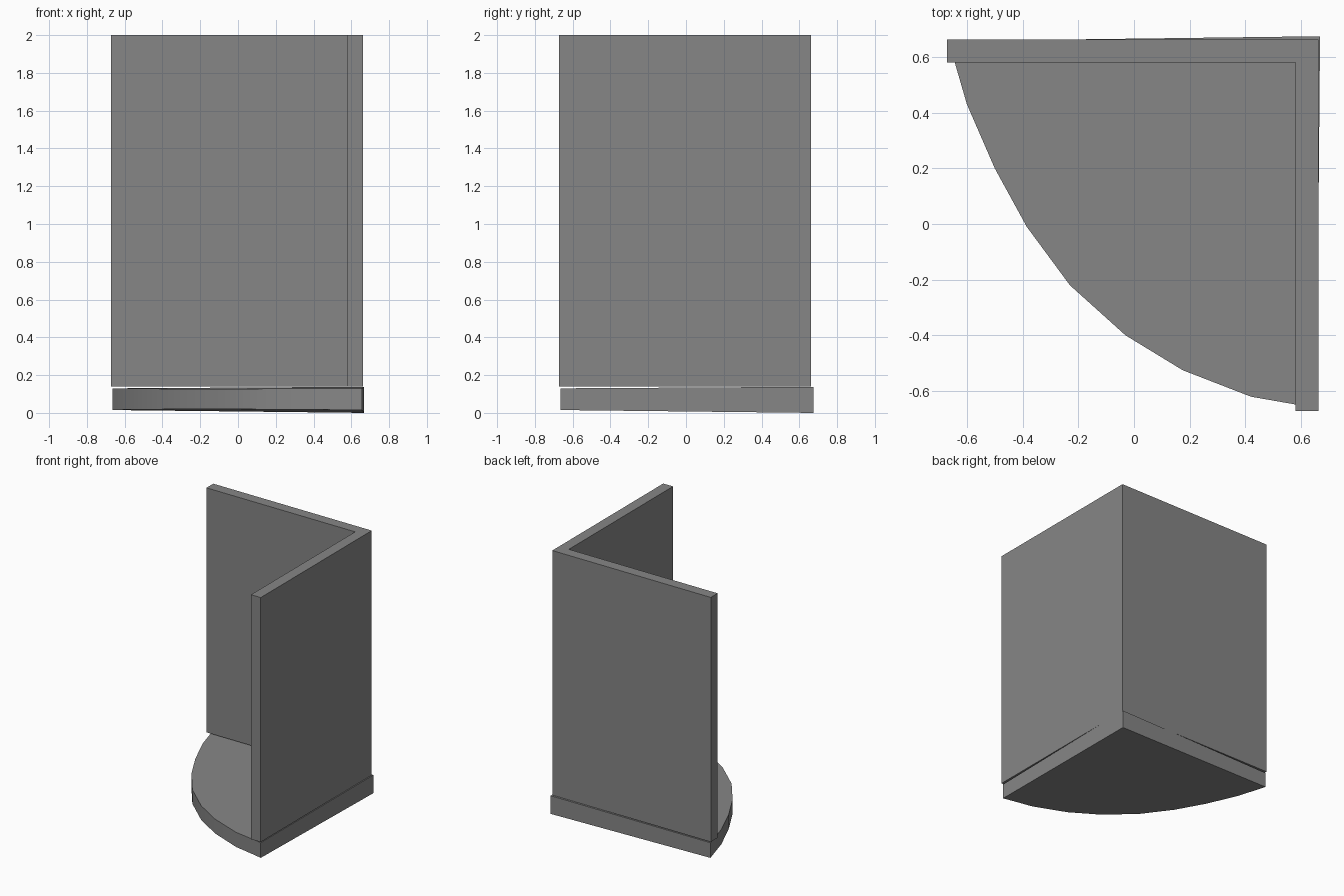
import bpy
import bmesh

cube = bpy.data.objects.get("Cube")
if cube:
    bpy.data.objects.remove(cube, do_unlink=True)

# One plain grey for everything
grey = bpy.data.materials.new("grey")
grey.use_nodes = True
color = (0.24, 0.24, 0.24, 1)
grey.diffuse_color = color
grey.node_tree.nodes["Principled BSDF"].inputs["Base Color"].default_value = color


def prism(name, outline, bottom, top):
    """Extrude an outline between two height functions of (x, y)."""
    bm = bmesh.new()
    low = [bm.verts.new((x, y, bottom(x, y))) for x, y in outline]
    high = [bm.verts.new((x, y, top(x, y))) for x, y in outline]
    bm.faces.new(low[::-1])
    bm.faces.new(high)
    n = len(outline)
    for i in range(n):
        j = (i + 1) % n
        bm.faces.new((low[i], low[j], high[j], high[i]))
    bmesh.ops.recalc_face_normals(bm, faces=bm.faces)
    mesh = bpy.data.meshes.new(name)
    bm.to_mesh(mesh)
    bm.free()
    obj = bpy.data.objects.new(name, mesh)
    bpy.context.collection.objects.link(obj)
    mesh.materials.append(grey)
    return obj


# L-shaped corner walls
a, b, t = -0.672, 0.662, 0.58
prism("corner_walls",
      [(a, b), (a, t), (t, t), (t, a), (b, a), (b, b)],
      lambda x, y: 0.14, lambda x, y: 2.0)

# Quarter-round base, slightly thicker towards the back corner
arc = [(-0.665, 0.657), (-0.645, 0.585), (-0.6, 0.43), (-0.5, 0.2),
       (-0.385, -0.01), (-0.23, -0.22), (-0.03, -0.4), (0.175, -0.525),
       (0.42, -0.62), (0.58, -0.648), (0.656, -0.664)]
base = prism("quarter_round_base", arc + [(0.668, 0.674)],
             lambda x, y: 0.015 - 0.0112 * (x + y),
             lambda x, y: 0.13 + 0.006 * (x + y))

# Smooth the curved rim only
bpy.ops.object.select_all(action='DESELECT')
base.select_set(True)
bpy.context.view_layer.objects.active = base
bpy.ops.object.shade_smooth_by_angle(angle=0.52)
